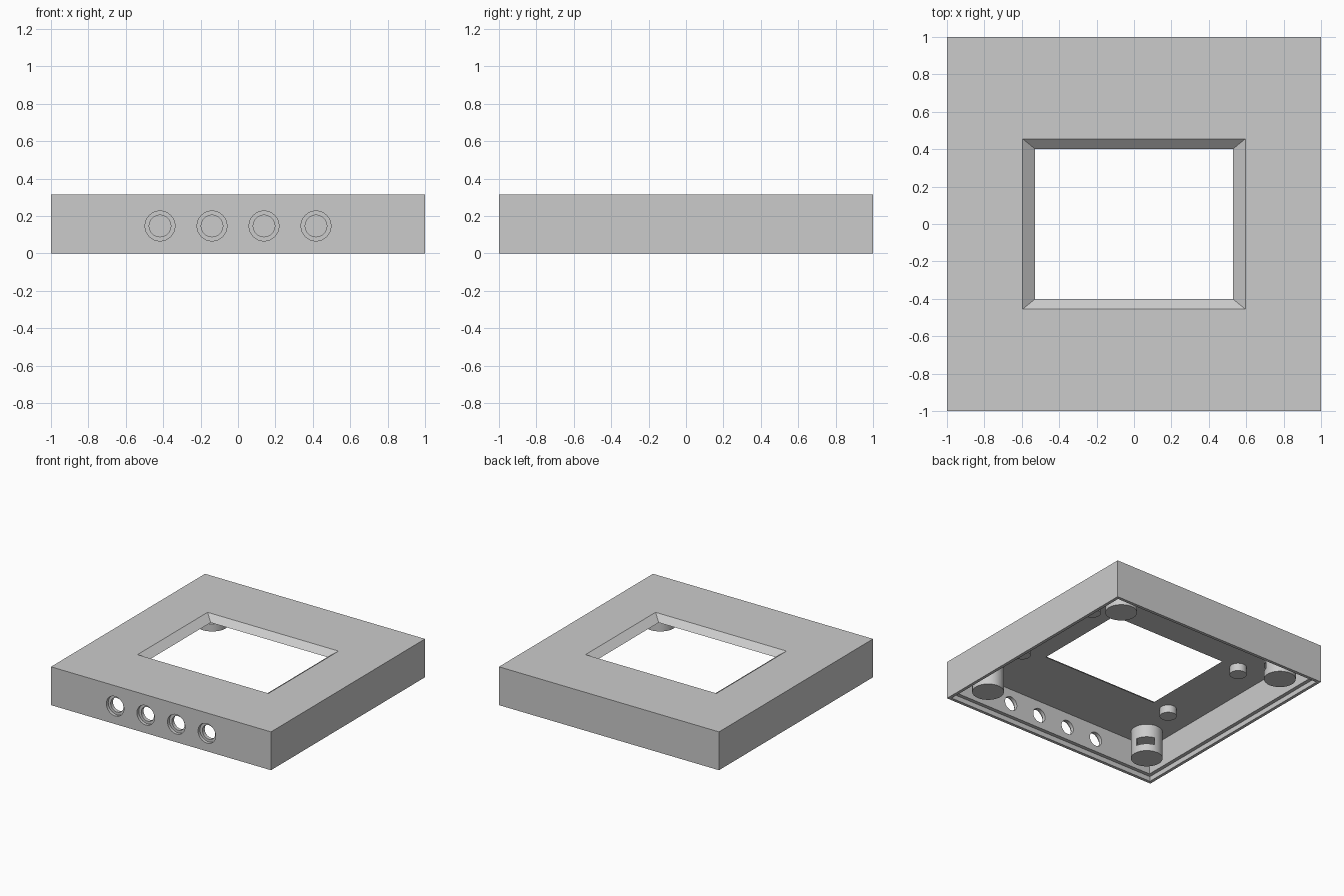
import bpy, bmesh, math
from mathutils import Matrix, Vector

if "Cube" in bpy.data.objects:
    bpy.data.objects.remove(bpy.data.objects["Cube"], do_unlink=True)

HEIGHT = 0.315
CEILING = 0.268      # underside of the top panel
LEDGE = 0.04         # recess depth for the bottom cover
INNER = 0.945        # half width of the cavity
RECESS = 0.975       # half width of the cover recess

grey = bpy.data.materials.new("grey_plastic")
grey.use_nodes = True
grey.diffuse_color = (0.6, 0.6, 0.6, 1)
grey.node_tree.nodes["Principled BSDF"].inputs["Base Color"].default_value = (0.6, 0.6, 0.6, 1)


def finish(name, bm):
    bmesh.ops.recalc_face_normals(bm, faces=bm.faces)
    mesh = bpy.data.meshes.new(name)
    bm.to_mesh(mesh)
    bm.free()
    mesh.materials.append(grey)
    ob = bpy.data.objects.new(name, mesh)
    bpy.context.collection.objects.link(ob)
    return ob


def block(name, half_x, half_y, z0, z1, top=None, matrix=Matrix()):
    """Box between two heights; top gives other half sizes for its upper face."""
    bm = bmesh.new()
    bmesh.ops.create_cube(bm, size=2)
    for v in bm.verts:
        hx, hy = top if top and v.co.z > 0 else (half_x, half_y)
        v.co = (v.co.x * hx, v.co.y * hy, z1 if v.co.z > 0 else z0)
    bm.transform(matrix)
    return finish(name, bm)


def rod(name, radius, start, end, sides=32):
    """Capped cylinder between two points."""
    start, end = Vector(start), Vector(end)
    axis = end - start
    bm = bmesh.new()
    bmesh.ops.create_cone(bm, cap_ends=True, segments=sides, radius1=radius,
                          radius2=radius, depth=axis.length)
    bm.transform(Matrix.Translation((start + end) / 2) @ axis.to_track_quat('Z', 'Y').to_matrix().to_4x4())
    return finish(name, bm)


def cut(ob, cutters):
    """Subtract each cutter, bake the result and drop the cutters."""
    for c in cutters:
        mod = ob.modifiers.new("cut", 'BOOLEAN')
        mod.operation = 'DIFFERENCE'
        mod.solver = 'EXACT'
        mod.object = c
    bpy.context.view_layer.update()
    baked = bpy.data.meshes.new_from_object(ob.evaluated_get(bpy.context.evaluated_depsgraph_get()))
    ob.modifiers.clear()
    ob.data = baked
    for c in cutters:
        bpy.data.objects.remove(c, do_unlink=True)
    bpy.ops.object.select_all(action='DESELECT')
    ob.select_set(True)
    bpy.context.view_layer.objects.active = ob
    bpy.ops.object.shade_smooth_by_angle(angle=math.radians(30))


# Housing shell: cavity, cover recess and bevelled window
shell = block("housing_shell", 1, 1, 0, HEIGHT)
cutters = [block("cavity", INNER, INNER, -0.1, CEILING),
           block("recess", RECESS, RECESS, -0.15, LEDGE)]
# The window cutter carries its slope past both panel faces
slope = Vector((0.065, 0.053)) / (HEIGHT - CEILING)
low = Vector((0.53, 0.402)) - slope * 0.02
high = Vector((0.595, 0.455)) + slope * 0.02
cutters.append(block("window", low.x, low.y, CEILING - 0.02, HEIGHT + 0.02, top=high))

# Row of counterbored button holes in the front wall
for i in range(4):
    x = -0.417 + i * 0.278
    cutters.append(rod("button_hole", 0.058, (x, -1.1, 0.147), (x, -0.9, 0.147)))
    cutters.append(rod("counterbore", 0.08, (x, -1.12, 0.147), (x, -0.975, 0.147)))
cut(shell, cutters)

# Corner screw posts with an inward-facing nut slot
for side, sx in (("left", 1), ("right", -1)):
    for end, sy in (("front", -1), ("back", 1)):
        x, y = 0.78 * sx, 0.78 * sy
        post = rod(f"corner_post_{end}_{side}", 0.12, (x, y, LEDGE), (x, y, CEILING + 0.01))
        inward = math.atan2(-sy, -sx)
        place = Matrix.Translation((x, y, 0)) @ Matrix.Rotation(inward, 4, 'Z') @ Matrix.Translation((0.07, 0, 0))
        cut(post, [rod("screw_hole", 0.045, (x, y, 0), (x, y, 0.22), 8),
                   block("nut_slot", 0.14, 0.068, 0.1, 0.16, matrix=place)])

# Short standoffs beside the window
for side, x in (("left", 0.755), ("right", -0.68)):
    for end, y in (("front", -0.41), ("back", 0.41)):
        post = rod(f"standoff_{end}_{side}", 0.064, (x, y, 0.205), (x, y, CEILING + 0.01))
        cut(post, [rod("pilot_hole", 0.03, (x, y, 0.15), (x, y, CEILING), 8)])
